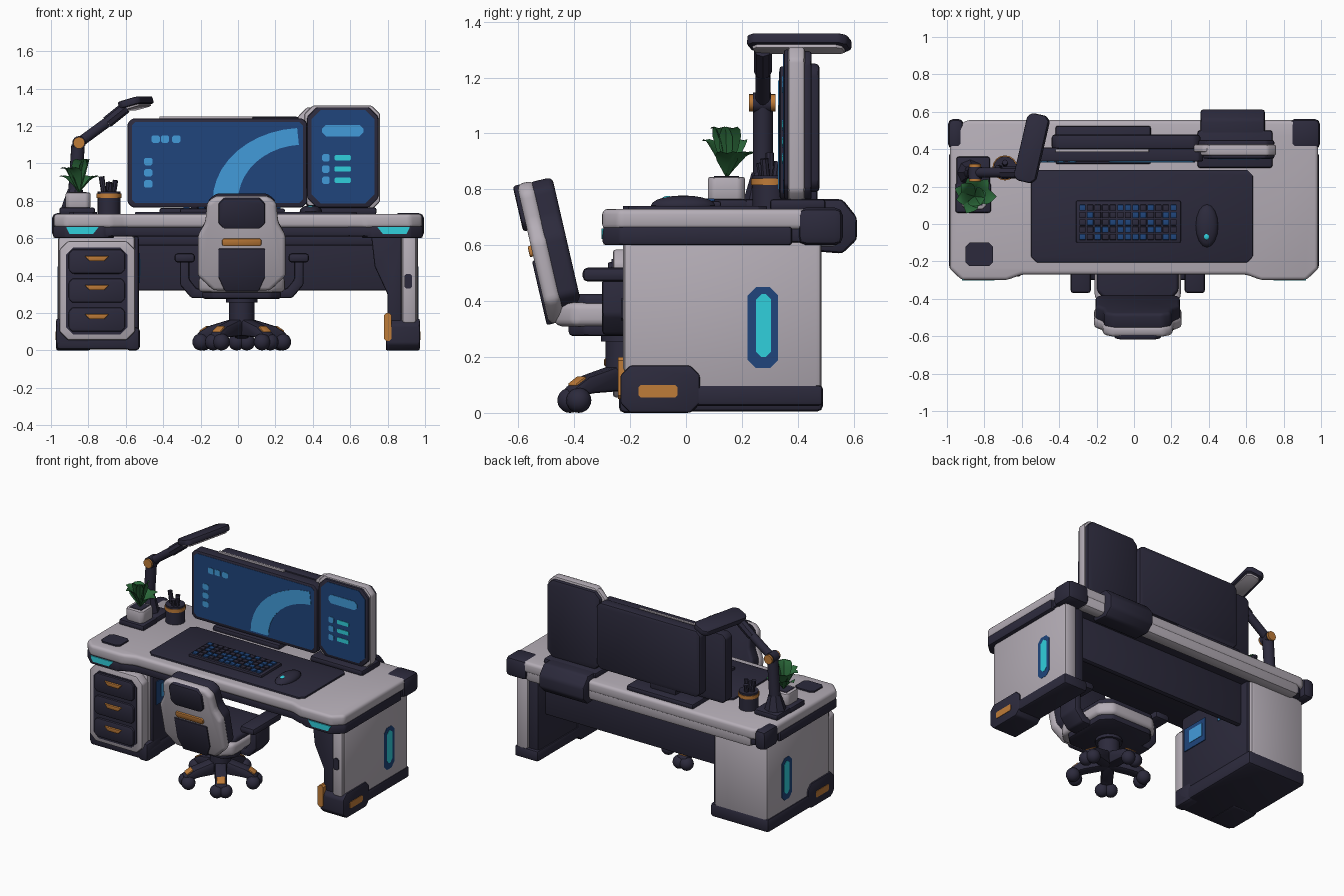
import bpy, bmesh, math, random
from mathutils import Matrix, Vector

if "Cube" in bpy.data.objects:
    bpy.data.objects.remove(bpy.data.objects["Cube"])
random.seed(4)
parts = []


def material(name, *rgb):
    m = bpy.data.materials.new(name)
    m.use_nodes = True
    m.diffuse_color = (*rgb, 1)
    m.node_tree.nodes["Principled BSDF"].inputs["Base Color"].default_value = (*rgb, 1)
    return m


LIGHT = material("warm grey", .46, .42, .47)
DARK = material("dark slate", .025, .023, .045)
ORANGE = material("orange", .52, .2, .04)
CYAN = material("cyan", .03, .63, .72)
BLUE = material("screen blue", .014, .06, .2)
SKY = material("sky blue", .055, .33, .7)
GREEN = material("leaf green", .024, .14, .042)


def finish(name, bm, mat, xf=None):
    bmesh.ops.recalc_face_normals(bm, faces=bm.faces)
    me = bpy.data.meshes.new(name)
    if xf:
        bm.transform(xf)
    bm.to_mesh(me)
    bm.free()
    me.materials.append(mat)
    ob = bpy.data.objects.new(name, me)
    bpy.context.collection.objects.link(ob)
    parts.append(ob)
    return ob


def prism(name, pts, axis, a, b, mat, bevel=0, segs=2, xf=None):
    """Extrude a 2D outline from a to b along an axis, then round its edges."""
    place = {"x": lambda u, v, w: (w, u, v), "y": lambda u, v, w: (u, w, v), "z": lambda u, v, w: (u, v, w)}[axis]
    bm = bmesh.new()
    face = bm.faces.new([bm.verts.new(place(u, v, a)) for u, v in pts])
    new = bmesh.ops.extrude_face_region(bm, geom=[face])["geom"]
    move = Vector(place(0, 0, b - a))
    bmesh.ops.translate(bm, vec=move, verts=[g for g in new if isinstance(g, bmesh.types.BMVert)])
    if bevel:
        bmesh.ops.recalc_face_normals(bm, faces=bm.faces)
        bmesh.ops.bevel(bm, geom=bm.edges[:], offset=bevel, segments=segs, profile=.5, affect="EDGES", clamp_overlap=True)
    return finish(name, bm, mat, xf)


def cut(x0, x1, z0, z1, c):
    """Rectangle with cut corners."""
    return [(x0 + c, z0), (x1 - c, z0), (x1, z0 + c), (x1, z1 - c), (x1 - c, z1), (x0 + c, z1), (x0, z1 - c), (x0, z0 + c)]


def box(name, x, y, z, mat, bevel=.012, xf=None):
    return prism(name, [(x[0], y[0]), (x[1], y[0]), (x[1], y[1]), (x[0], y[1])], "z", *z, mat, bevel, 2, xf)


def rod(name, p, q, r, mat, r2=None, sides=16):
    p, q = Vector(p), Vector(q)
    bm = bmesh.new()
    bmesh.ops.create_cone(bm, cap_ends=True, segments=sides, radius1=r, radius2=r if r2 is None else r2, depth=(q - p).length)
    turn = (q - p).to_track_quat("Z", "Y").to_matrix().to_4x4()
    return finish(name, bm, mat, Matrix.Translation((p + q) / 2) @ turn)


def ball(name, c, size, mat):
    bm = bmesh.new()
    bmesh.ops.create_uvsphere(bm, u_segments=16, v_segments=10, radius=1)
    return finish(name, bm, mat, Matrix.Translation(c) @ Matrix.Diagonal((*size, 1)))


def span(s, a, b):
    return sorted((s * a, s * b))


# Desk top
half = [(.6, -.27), (.68, -.3), (.92, -.3), (.985, -.24), (.985, .47), (.9, .555)]
outline = half + [(-x, y) for x, y in reversed(half)]
prism("desk_top", outline, "z", .655, .73, LIGHT, .02, 3)
prism("desk_top_underside", [(x * .99, y * .97) for x, y in outline], "z", .61, .665, DARK, .01)
box("desk_back_rail", (-.88, .85), (.46, .55), (.595, .71), LIGHT, .025)
box("modesty_panel", (-.56, .8), (.36, .4), (.32, .65), DARK)
box("cable_tray", (-.55, .8), (.25, .38), (.56, .62), DARK)
for s, side in ((1, "left"), (-1, "right")):
    box(f"{side}_back_corner_guard", span(s, .83 if s > 0 else .91, .995), (.4, .562), (.6, .735), DARK, .03)
    prism(f"{side}_front_corner_guard", [(s * x, y) for x, y in [(.66, -.265), (.72, -.298), (.92, -.298), (.988, -.235), (.988, .38), (.66, .38)]],
          "z", .6, .668, DARK, .012)
    prism(f"{side}_front_light", [(s * x, z) for x, z in [(.745, .66), (.92, .66), (.9, .622), (.775, .622)]], "y", -.302, -.295, CYAN)
    # Side light and foot
    prism(f"{side}_side_light_frame", cut(.22, .33, .16, .45, .03), "x", *span(s, .957, .964), BLUE)
    prism(f"{side}_side_light", cut(.25, .305, .2, .425, .02), "x", *span(s, .958, .966), CYAN)
    prism(f"{side}_side_foot", cut(-.235, .05, 0, .17, .035), "x", *span(s, .79, .972), DARK, .01)
    prism(f"{side}_foot_badge", cut(-.17, -.03, .055, .1, .008), "x", *span(s, .967, .975), ORANGE)

# Drawer cabinet
box("cabinet_body", (-.962, -.55), (-.2, .485), (.07, .615), LIGHT, .02)
box("cabinet_inner_panel", (-.56, -.53), (-.17, .46), (.09, .61), DARK)
box("cabinet_base", (-.972, -.525), (-.235, .49), (.005, .1), DARK, .02)
box("cabinet_front_foot", (-.6, -.525), (-.24, -.08), (0, .125), DARK, .02)
prism("cabinet_front_frame", cut(-.955, -.55, .055, .585, .045), "y", -.262, -.19, LIGHT, .012)
prism("drawer_recess", cut(-.92, -.59, .085, .55, .04), "y", -.266, -.2, DARK)
for z in (.1, .255, .41):
    prism("drawer_front", cut(-.905, -.605, z, z + .13, .02), "y", -.28, -.25, DARK, .008)
    prism("drawer_handle", [(-.82, z + .095), (-.69, z + .095), (-.715, z + .067), (-.795, z + .067)], "y", -.293, -.27, ORANGE, .005)
box("cabinet_display", (-.532, -.524), (-.14, .06), (.36, .52), BLUE, 0)
box("cabinet_display_icon", (-.53, -.521), (-.09, .03), (.4, .49), SKY, 0)
box("cabinet_button", (-.532, -.524), (.18, .23), (.44, .48), SKY, 0)

# Side leg
box("leg_panel", (.87, .962), (-.21, .485), (.07, .62), LIGHT, .02)
box("leg_front_post", (.875, .955), (-.225, -.1), (.14, .62), LIGHT, .02)
box("leg_inner_panel", (.8, .88), (-.19, .47), (.05, .62), DARK)
box("leg_base", (.79, .97), (-.2, .49), (.025, .1), DARK, .015)
prism("leg_bracket", [(.71, .63), (.875, .63), (.875, .1), (.8, .1), (.8, .3), (.73, .45)], "y", -.21, .1, DARK, .01)
prism("leg_front_latch", cut(.89, .93, .33, .41, .01), "y", -.232, -.222, DARK)
prism("leg_front_badge", cut(.78, .82, .05, .2, .012), "y", -.243, -.2, ORANGE)

# Main monitor
prism("monitor_bezel", cut(-.59, .37, .765, 1.24, .025), "y", .335, .41, DARK, .008)
prism("monitor_back", cut(-.44, .355, .79, 1.25, .03), "y", .4, .478, DARK, .015)
box("monitor_top_trim", (-.42, .08), (.385, .402), (1.236, 1.252), LIGHT, .004)
prism("monitor_screen", cut(-.568, .348, .788, 1.222, .02), "y", .333, .34, BLUE)
arc = [math.radians(180 - 86 * i / 10) for i in range(11)]
swoosh = [(.35 + .485 * math.cos(a), .8 + .39 * math.sin(a)) for a in arc]
swoosh += [(.35 + .35 * math.cos(a), .8 + .3 * math.sin(a)) for a in reversed(arc)]
prism("screen_swoosh", swoosh, "y", .33, .335, SKY)
for x, z in ((-.48, 1.01), (-.48, .95), (-.48, .89), (-.44, 1.13), (-.39, 1.13), (-.33, 1.13)):
    prism("screen_icon", cut(x - .022, x + .022, z - .02, z + .02, .008), "y", .33, .335, SKY)
box("monitor_stand_neck", (-.25, -.05), (.4, .47), (.74, .85), DARK)
box("monitor_stand_foot", (-.42, .09), (.32, .525), (.725, .762), DARK)

# Side monitor
prism("side_monitor_frame", cut(.355, .76, .75, 1.31, .045), "y", .365, .425, LIGHT, .012)
prism("side_monitor_trim", cut(.32, .73, .8, 1.3, .05), "y", .385, .425, LIGHT, .01)
prism("side_monitor_bezel", cut(.37, .75, .765, 1.3, .05), "y", .35, .38, DARK, .008)
prism("side_monitor_back", cut(.345, .75, .76, 1.295, .04), "y", .415, .45, DARK, .012)
prism("side_monitor_screen", cut(.392, .73, .785, 1.285, .05), "y", .347, .354, BLUE)
prism("side_screen_banner", cut(.45, .67, 1.145, 1.205, .02), "y", .344, .35, SKY)
for z in (1.03, .97, .91):
    prism("side_screen_icon", cut(.45, .49, z - .02, z + .02, .008), "y", .344, .35, SKY)
    prism("side_screen_bar", cut(.515, .605, z - .014, z + .014, .006), "y", .344, .35, CYAN)
box("side_monitor_foot", (.34, .74), (.3, .5), (.725, .765), DARK)
prism("side_monitor_clamp", [(.44, .58), (.56, .57), (.612, .62), (.612, .7), (.56, .765), (.44, .765)], "x", .355, .7, DARK, .015)

# Desk mat, keyboard and mouse
prism("desk_mat", cut(-.55, .635, -.205, .29, .03), "z", .72, .741, DARK, .004)
box("keyboard", (-.31, .25), (-.1, .125), (.735, .758), DARK, .008)
for row in range(5):
    for col in range(13):
        x, y = -.292 + col * .0405, -.085 + row * .039
        box("key", (x, x + .034), (y, y + .032), (.755, .768), random.choice((BLUE, DARK)), .003)
ball("mouse", (.39, -.01, .742), (.06, .115, .036), DARK)
ball("mouse_light", (.388, -.065, .768), (.016, .02, .008), CYAN)
prism("desk_tile", cut(-.9, -.755, -.225, -.1, .02), "z", .72, .74, DARK)

# Lamp
box("lamp_base", (-.95, -.77), (.2, .36), (.725, .765), DARK)
rod("lamp_socket", (-.875, .275, .76), (-.87, .275, .86), .07, DARK, .04, 8)
rod("lamp_post", (-.875, .275, .8), (-.855, .275, 1.1), .036, DARK)
rod("lamp_joint_pin", (-.85, .24, 1.11), (-.85, .305, 1.11), .036, DARK)
for y in (.226, .3):
    rod("lamp_joint_cap", (-.85, y, 1.11), (-.85, y + .02, 1.11), .031, ORANGE)
rod("lamp_arm", (-.85, .275, 1.11), (-.7, .275, 1.22), .027, DARK)
rod("lamp_arm_sleeve", (-.7, .275, 1.22), (-.6, .275, 1.3), .032, DARK, sides=8)
tilt = Matrix.Translation((-.545, .405, 1.32)) @ Matrix.Rotation(math.radians(-13), 4, "Z") @ Matrix.Rotation(math.radians(-16), 4, "Y")
prism("lamp_head", cut(-.062, .062, -.185, .185, .025), "z", -.015, .025, DARK, .01, 2, tilt)
prism("lamp_diffuser", cut(-.045, .045, -.165, .165, .02), "z", -.026, -.01, LIGHT, .004, 2, tilt)

# Plant with three tiers of leaves
box("plant_tray", (-.955, -.765), (.06, .22), (.725, .765), DARK)
prism("plant_pot", cut(-.922, -.788, .078, .212, .02), "z", .76, .845, LIGHT, .01)
box("plant_soil", (-.9, -.81), (.1, .19), (.84, .848), DARK, 0)
for i in range(10):
    rise, reach = ((.085, .115), (.13, .1), (.175, .06))[i % 3]
    bm = bmesh.new()
    rows = []
    for k in range(7):
        t = k / 6
        w = .006 + .036 * math.sin(math.pi * t) ** 1.2 if k < 6 else .002
        z = rise * math.sin(t * 1.7)
        rows.append([bm.verts.new((reach * t, sgn * w, z + abs(sgn) * .3 * w)) for sgn in (-1, 0, 1)])
    for a, b in zip(rows, rows[1:]):
        for j in (0, 1):
            bm.faces.new((a[j], b[j], b[j + 1], a[j + 1]))
    finish("plant_leaf", bm, GREEN, Matrix.Translation((-.85, .147, .845)) @ Matrix.Rotation(i * 2.4, 4, "Z"))

# Pen cup
rod("pen_cup", (-.69, .3, .73), (-.69, .3, .85), .062, DARK)
rod("pen_cup_band", (-.69, .3, .815), (-.69, .3, .838), .067, ORANGE)
for dx, dy in ((-.04, 0), (0, .03), (.035, -.02), (.01, -.035)):
    rod("pen", (-.69 + dx * .5, .3 + dy * .5, .8), (-.69 + dx, .3 + dy, .93 - abs(dy)), .015, DARK, sides=8)

# Chair backrest, leaning backwards
lean = Matrix.Translation((.02, -.43, .33)) @ Matrix.Rotation(math.radians(13), 4, "X")
back = [(.15, 0), (.235, .08), (.235, .3), (.195, .37), (.185, .48), (.14, .515)]
back += [(-x, z) for x, z in reversed(back)]
prism("chair_back_shell", back, "y", -.062, .0, LIGHT, .022, 3, lean)
prism("chair_back_pad", [(x * .96, z * .97 + .012) for x, z in back], "y", -.02, .068, DARK, .018, 3, lean)
prism("chair_head_panel", cut(-.125, .125, .345, .512, .03), "y", -.077, -.03, DARK, .01, 2, lean)
prism("chair_lumbar_panel", [(-.125, .235), (.125, .235), (.125, .08), (.09, 0), (-.09, 0), (-.125, .08)], "y", -.07, -.04, DARK, .006, 2, lean)
prism("chair_back_stripe", cut(-.105, .105, .25, .29, .008), "y", -.074, -.05, ORANGE, .004, 2, lean)

# Chair seat and arms
prism("chair_seat_shell", cut(-.21, .25, -.47, .02, .07), "z", .31, .395, LIGHT, .025, 3)
prism("chair_seat_cushion", cut(-.197, .237, -.42, .01, .06), "z", .37, .425, DARK, .018, 3)
prism("chair_seat_pan", cut(-.19, .23, -.42, 0, .06), "z", .275, .325, DARK, .015)
for s in (1, -1):
    box("chair_arm_pad", span(s, .25, .36), (-.37, -.06), (.47, .52), DARK, .018, Matrix.Translation((.02, 0, 0)))
    support = [(.15, .28), (.27, .28), (.33, .35), (.33, .48), (.28, .48), (.28, .38), (.24, .33), (.15, .33)]
    prism("chair_arm_support", [(.02 + s * x, z) for x, z in support], "y", -.3, -.15, DARK, .012)

# Chair base with five castors
hub = Vector((.02, -.22, 0))
rod("chair_column", hub + Vector((0, 0, .1)), hub + Vector((0, 0, .29)), .068, DARK)
rod("chair_column_collar", hub + Vector((0, 0, .255)), hub + Vector((0, 0, .285)), .085, DARK)
box("chair_lever", (.06, .12), (-.26, -.2), (.285, .3), ORANGE, .004)
for i in range(5):
    spoke = Matrix.Translation(hub) @ Matrix.Rotation(math.radians(90 + 72 * i), 4, "Z")
    prism("chair_base_spoke", [(0, .08), (.16, .07), (.24, .05), (.245, .09), (.18, .13), (.06, .165), (0, .165)], "y", -.038, .038, DARK, .014, 2, spoke)
    prism("chair_spoke_cap", [(.185, .1), (.228, .08), (.232, .105), (.19, .132)], "y", -.027, .027, ORANGE, .004, 2, spoke)
    for w in (-.027, .027):
        ball("chair_castor", spoke @ Vector((.222, w, .045)), (.045, .045, .045), DARK)

# Smooth rounded edges, keep corners sharp
bpy.ops.object.select_all(action="DESELECT")
for ob in parts:
    ob.select_set(True)
bpy.context.view_layer.objects.active = parts[0]
bpy.ops.object.shade_smooth_by_angle(angle=math.radians(35))
